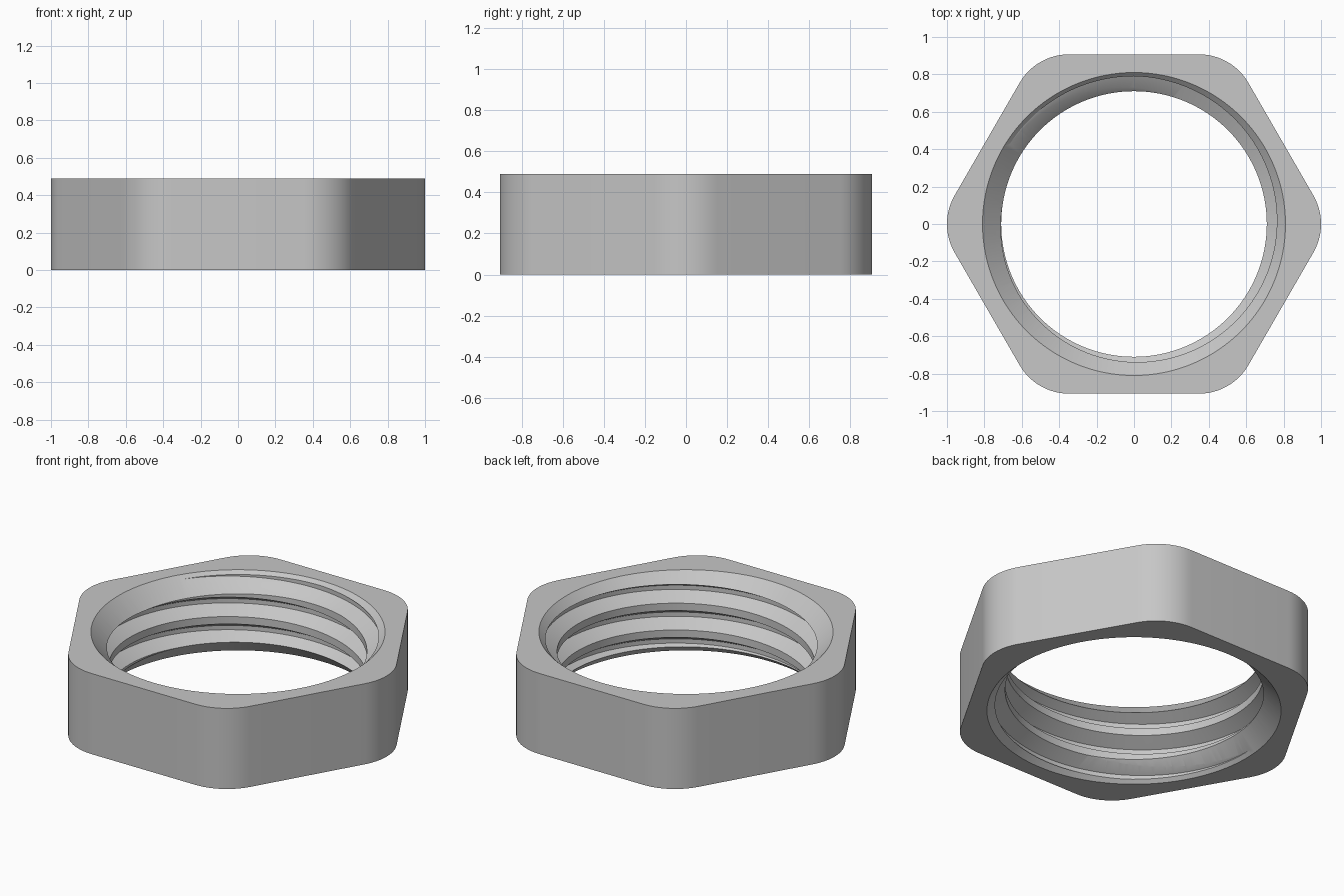
import bpy, bmesh
from math import sin, cos, pi, radians

HEIGHT, APOTHEM, CORNER_R = 0.49, 0.907, 0.305
CREST_R, ROOT_R, RIM_R = 0.71, 0.79, 0.81
PITCH, CREST, FLANK = 0.163, 0.045, 0.046
SEGS = 128

cube = bpy.data.objects.get("Cube")
if cube:
    bpy.data.objects.remove(cube, do_unlink=True)

metal = bpy.data.materials.new("plain_grey_metal")
metal.use_nodes = True
grey = (0.57, 0.57, 0.57, 1)
metal.diffuse_color = grey
metal.node_tree.nodes["Principled BSDF"].inputs["Base Color"].default_value = grey


def make_object(name, bm):
    bmesh.ops.recalc_face_normals(bm, faces=bm.faces)
    mesh = bpy.data.meshes.new(name)
    bm.to_mesh(mesh)
    bm.free()
    mesh.materials.append(metal)
    obj = bpy.data.objects.new(name, mesh)
    bpy.context.collection.objects.link(obj)
    return obj


def hex_body():
    """Hexagonal prism with rounded corners."""
    bm = bmesh.new()
    centre = (APOTHEM - CORNER_R) / cos(pi / 6)
    ring = []
    for k in range(6):
        a = k * pi / 3
        for i in range(13):
            b = a + radians(-30 + i * 5)
            ring.append(bm.verts.new((centre * cos(a) + CORNER_R * cos(b),
                                      centre * sin(a) + CORNER_R * sin(b), 0)))
    base = bm.faces.new(ring)
    top = bmesh.ops.extrude_face_region(bm, geom=[base])["geom"]
    bmesh.ops.translate(bm, vec=(0, 0, HEIGHT),
                        verts=[g for g in top if isinstance(g, bmesh.types.BMVert)])
    return make_object("hex_nut", bm)


def thread_cutter():
    """Right-handed screw core, one column of profile points per angle."""
    profile = [(0, CREST_R), (CREST, CREST_R),
               (CREST + FLANK, ROOT_R), (PITCH - FLANK, ROOT_R)]
    bm = bmesh.new()
    start = HEIGHT + 0.026 - 5 * PITCH - PITCH / 4
    cols = []
    for i in range(SEGS):
        a = 2 * pi * i / SEGS
        col = []
        for j in range(4 * 7 + 1):
            dz, r = profile[j % 4]
            z = start + (j // 4 + i / SEGS) * PITCH + dz
            col.append(bm.verts.new((r * cos(a), r * sin(a), z)))
        cols.append(col)
    # The last column joins the first one a whole turn higher
    cols.append(cols[0][4:])
    for left, right in zip(cols, cols[1:]):
        for j in range(min(len(left), len(right)) - 1):
            bm.faces.new((left[j], right[j], right[j + 1], left[j + 1]))
    # Close both ends, clear of the nut
    low, high = bm.verts.new((0, 0, -0.8)), bm.verts.new((0, 0, 1.3))
    for e in [e for e in bm.edges if e.is_boundary]:
        apex = low if e.verts[0].co.z < HEIGHT / 2 else high
        bm.faces.new((e.verts[0], e.verts[1], apex))
    bmesh.ops.triangulate(bm, faces=bm.faces)
    return make_object("thread_cutter", bm)


def chamfer_cutter(name, z, side):
    """45 degree cone that widens outward through a rim."""
    bm = bmesh.new()
    wide, narrow = RIM_R + 0.05, RIM_R - 0.2
    rings = []
    for r in (wide, narrow):
        rings.append([bm.verts.new((r * cos(2 * pi * i / SEGS), r * sin(2 * pi * i / SEGS),
                                    z + side * (r - RIM_R))) for i in range(SEGS)])
        bm.faces.new(rings[-1])
    for i in range(SEGS):
        k = (i + 1) % SEGS
        bm.faces.new((rings[0][i], rings[0][k], rings[1][k], rings[1][i]))
    return make_object(name, bm)


nut = hex_body()
cutters = [thread_cutter(),
           chamfer_cutter("top_chamfer_cutter", HEIGHT, 1),
           chamfer_cutter("bottom_chamfer_cutter", 0, -1)]

# Cut the threaded bore and both rim chamfers
bpy.ops.object.select_all(action="DESELECT")
bpy.context.view_layer.objects.active = nut
nut.select_set(True)
for cutter in cutters:
    cutter.hide_render = True
    mod = nut.modifiers.new(cutter.name, "BOOLEAN")
    mod.operation = "DIFFERENCE"
    mod.solver = "EXACT"
    mod.object = cutter
    bpy.ops.object.modifier_apply(modifier=mod.name)
for cutter in cutters:
    bpy.data.objects.remove(cutter, do_unlink=True)

bpy.ops.object.shade_smooth_by_angle(angle=radians(25))
